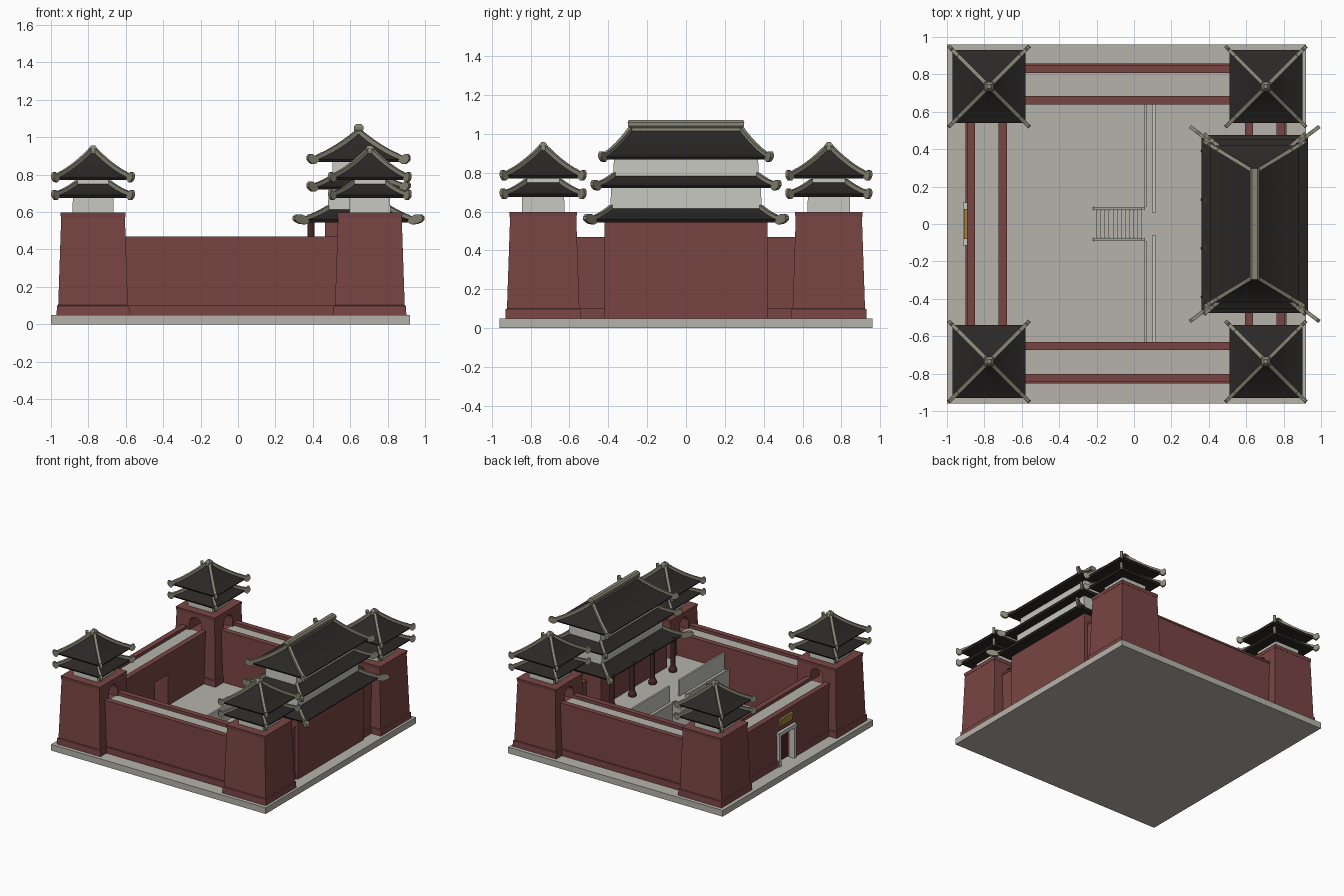
import bpy, bmesh, math
from mathutils import Vector

if "Cube" in bpy.data.objects:
    bpy.data.objects.remove(bpy.data.objects["Cube"])


def mat(name, r, g, b):
    m = bpy.data.materials.new(name)
    m.diffuse_color = (r, g, b, 1)
    m.use_nodes = True
    m.node_tree.nodes["Principled BSDF"].inputs["Base Color"].default_value = m.diffuse_color
    return m


RED = mat("red_wall", .19, .06, .057)
DARK = mat("dark_wood", .06, .02, .018)
TILE = mat("roof_tile", .024, .021, .019)
RIDGE = mat("ridge_stone", .25, .24, .18)
STONE = mat("paving", .46, .45, .40)
PALE = mat("plaster", .56, .57, .52)
GOLD = mat("gilding", .35, .23, .05)


def add(name, verts, faces, m):
    bm = bmesh.new()
    vs = [bm.verts.new(v) for v in verts]
    for f in faces:
        bm.faces.new([vs[i] for i in f])
    bmesh.ops.recalc_face_normals(bm, faces=bm.faces)
    me = bpy.data.meshes.new(name)
    bm.to_mesh(me)
    bm.free()
    ob = bpy.data.objects.new(name, me)
    bpy.context.collection.objects.link(ob)
    if m:
        me.materials.append(m)
    return ob


def loft(name, rings, m):
    """Skin a list of equal-length closed rings and cap both ends."""
    n = len(rings[0])
    faces = [(k*n+i, k*n+(i+1) % n, (k+1)*n+(i+1) % n, (k+1)*n+i)
             for k in range(len(rings)-1) for i in range(n)]
    faces += [tuple(range(n)), tuple(range((len(rings)-1)*n, len(rings)*n))]
    return add(name, [v for r in rings for v in r], faces, m)


def rect(cx, cy, hx, hy, z):
    return [(cx+a*hx, cy+b*hy, z) for a, b in ((-1, -1), (1, -1), (1, 1), (-1, 1))]


def stack(name, cx, cy, levels, m):
    """Rectangular stack; levels are (half x, half y, z)."""
    return loft(name, [rect(cx, cy, *l) for l in levels], m)


def box(name, x0, x1, y0, y1, z0, z1, m):
    return stack(name, (x0+x1)/2, (y0+y1)/2,
                 [((x1-x0)/2, (y1-y0)/2, z) for z in (z0, z1)], m)


def cut(ob, cutter):
    md = ob.modifiers.new("opening", 'BOOLEAN')
    md.operation, md.solver, md.object = 'DIFFERENCE', 'EXACT', cutter
    cutter.hide_render = True
    cutter.hide_viewport = True
    cutter.display_type = 'WIRE'


def column(name, x, y, parts, m):
    """Round column; parts are (radius, z)."""
    loft(name, [[(x+r*math.cos(i*math.pi/6), y+r*math.sin(i*math.pi/6), z)
                 for i in range(12)] for r, z in parts], m)


def roof(name, cx, cy, eave, top, z0, z1, tip):
    """Concave hipped roof with four corner ridges that end in thick tips."""
    def at(t):
        return (eave[0]+(top[0]-eave[0])*t, eave[1]+(top[1]-eave[1])*t,
                z0+(z1-z0)*(.65*t+.35*t*t))
    ts = [i/6 for i in range(7)]
    rings = [(eave[0]-.01, eave[1]-.01, z0-.015)] + [at(t) for t in ts]
    stack(name, cx, cy, rings, TILE)
    run = math.hypot(eave[0]-top[0], eave[1]-top[1])
    for sx in (-1, 1):
        for sy in (-1, 1):
            d = Vector((sx*(eave[0]-top[0]), sy*(eave[1]-top[1]), 0)).normalized()
            n = Vector((-d.y, d.x, 0))
            path = [(at(t), -.01, .018) for t in reversed(ts[1:])]
            path.append((at(min(.05/run, .16)), -.01, .02))
            e = Vector((sx*eave[0], sy*eave[1], z0))
            sec = [(Vector((sx*p[0], sy*p[1], p[2])), lo, hi) for p, lo, hi in path]
            sec += [(e+d*tip*k, lo, hi) for k, lo, hi in
                    ((-.3, -.018, .02), (.1, -.026, .018), (.6, -.024, .028),
                     (1.1, -.014, .027), (1.4, -.002, .015))]
            c = Vector((cx, cy, 0))
            loft(name+"_corner_ridge",
                 [[c+p+n*w+Vector((0, 0, z)) for w, z in
                   ((-.01, lo), (.01, lo), (.01, hi), (-.01, hi))] for p, lo, hi in sec], RIDGE)


# Paved base
box("base", -1, .92, -.96, .96, 0, .05, STONE)

# Corner towers with arched openings onto the wall walks
def tower(cx, cy):
    sx, sy = -math.copysign(1, cx), -math.copysign(1, cy)
    body = stack("tower_body", cx, cy, [(.188, .188, .05), (.17, .17, .58)], RED)
    stack("tower_plinth", cx, cy, [(.195, .195, .05), (.193, .193, .098), (.186, .186, .102)], RED)
    stack("tower_cap", cx, cy, [(.172, .172, .572), (.175, .175, .598)], RED)
    arch = [(-.055, .44), (.055, .44)] + [(.055*math.cos(i*math.pi/8), .5+.055*math.sin(i*math.pi/8))
                                          for i in range(9)]
    cut(body, loft("arch_cutter_x", [[(cx+sx*k, cy+a, z) for a, z in arch] for k in (-.05, .3)], None))
    cut(body, loft("arch_cutter_y", [[(cx+a, cy+sy*k, z) for a, z in arch] for k in (-.05, .3)], None))
    stack("tower_lower_storey", cx, cy, [(.11, .11, .59), (.107, .107, .72)], PALE)
    roof("tower_lower_roof", cx, cy, (.195, .195), (.09, .09), .69, .75, .022)
    stack("tower_upper_storey", cx, cy, [(.09, .09, .73), (.088, .088, .81)], PALE)
    roof("tower_upper_roof", cx, cy, (.195, .195), (.015, .015), .785, .922, .022)
    stack("tower_finial", cx, cy, [(.022, .022, .90), (.026, .026, .925),
                                   (.02, .02, .945), (.01, .01, .957)], RIDGE)


for tx in (-.775, .705):
    for ty in (-.735, .735):
        tower(tx, ty)

# Curtain walls: core, plinth, walkway and two parapets
def wall(name, along_x, a0, a1, inner, outer):
    s = math.copysign(1, outer-inner)

    def part(label, p, q, z0, z1, m):
        p, q = min(p, q), max(p, q)
        args = (a0, a1, p, q) if along_x else (p, q, a0, a1)
        return box(name+label, *args, z0, z1, m)
    solids = [part("_core", inner, outer, .05, .435, RED),
              part("_plinth", outer-s*.05, outer+s*.012, .05, .1, RED)]
    part("_walkway", inner+s*.02, outer-s*.02, .43, .442, STONE)
    for edge, k in ((outer, -s), (inner, s)):
        part("_parapet", edge, edge+k*.036, .43, .457, RED)
        part("_coping", edge-k*.004, edge+k*.04, .455, .47, RED)
    return solids


wall("front_wall", True, -.61, .54, -.634, -.841)
wall("back_wall", True, -.61, .54, .644, .846)
wall("right_wall", False, -.57, .57, .597, .803)
gate_wall = wall("gate_wall", False, -.57, .57, -.684, -.89)

# Gate passage, frame, door and plaque in the left wall
gate_cutter = box("gate_cutter", -1, -.6, -.085, .085, .04, .30, None)
for solid in gate_wall:
    cut(solid, gate_cutter)
box("gate_door", -.85, -.835, -.087, .087, .05, .302, DARK)
for s in (-1, 1):
    box("gate_post", -.913, -.87, s*.095-.014, s*.095+.014, .05, .30, PALE)
box("gate_lintel", -.913, -.87, -.115, .115, .295, .325, PALE)
loft("gate_plaque", [[(-.885, y, .36), (-.897, y, .36), (-.908, y, .425), (-.885, y, .425)]
                     for y in (-.08, .08)], GOLD)

# Raised terrace with balustrade panels
box("terrace", .055, .6, -.64, .64, .05, .29, STONE)
for s in (-1, 1):
    y0, y1 = sorted((s*.09, s*.64))
    box("terrace_kerb", .055, .067, y0, y1, .29, .302, STONE)
    box("balustrade", .1, .114, *sorted((s*.06, s*.64)), .29, .42, PALE)

# Stairs with sloping side stringers
steps = 12
for i in range(steps):
    x = -.2+.26*i/steps
    box("step", x, .06, -.08, .08, .05, .05+.24*(i+1)/steps, STONE)
for s in (-1, 1):
    loft("stair_stringer", [[(-.22, y, .05), (.06, y, .05), (.06, y, .315), (.04, y, .315),
                             (-.22, y, .075)] for y in (s*.076, s*.092)], STONE)

# Main hall: red ground floor, portico columns, two plaster storeys, three roofs
HX = .645
box("hall_ground_floor", .465, .83, -.42, .42, .05, .56, RED)
for y in (-.39, -.13, .13, .39):
    column("portico_column", .39, y, [(.03, .29), (.032, .31), (.022, .33), (.019, .34), (.019, .57)], DARK)
roof("hall_lower_roof", HX, 0, (.285, .475), (.165, .385), .56, .617, .055)
stack("hall_second_storey", HX, 0, [(.165, .39, .58), (.16, .385, .75)], PALE)
roof("hall_middle_roof", HX, 0, (.235, .452), (.14, .37), .735, .783, .035)
stack("hall_third_storey", HX, 0, [(.14, .375, .76), (.138, .37, .90)], PALE)
roof("hall_top_roof", HX, 0, (.235, .42), (.012, .285), .882, 1.02, .032)
stack("hall_main_ridge", HX, 0, [(.018, .285, .99), (.018, .29, 1.03), (.026, .298, 1.04),
                                 (.026, .3, 1.058), (.014, .296, 1.07)], RIDGE)
